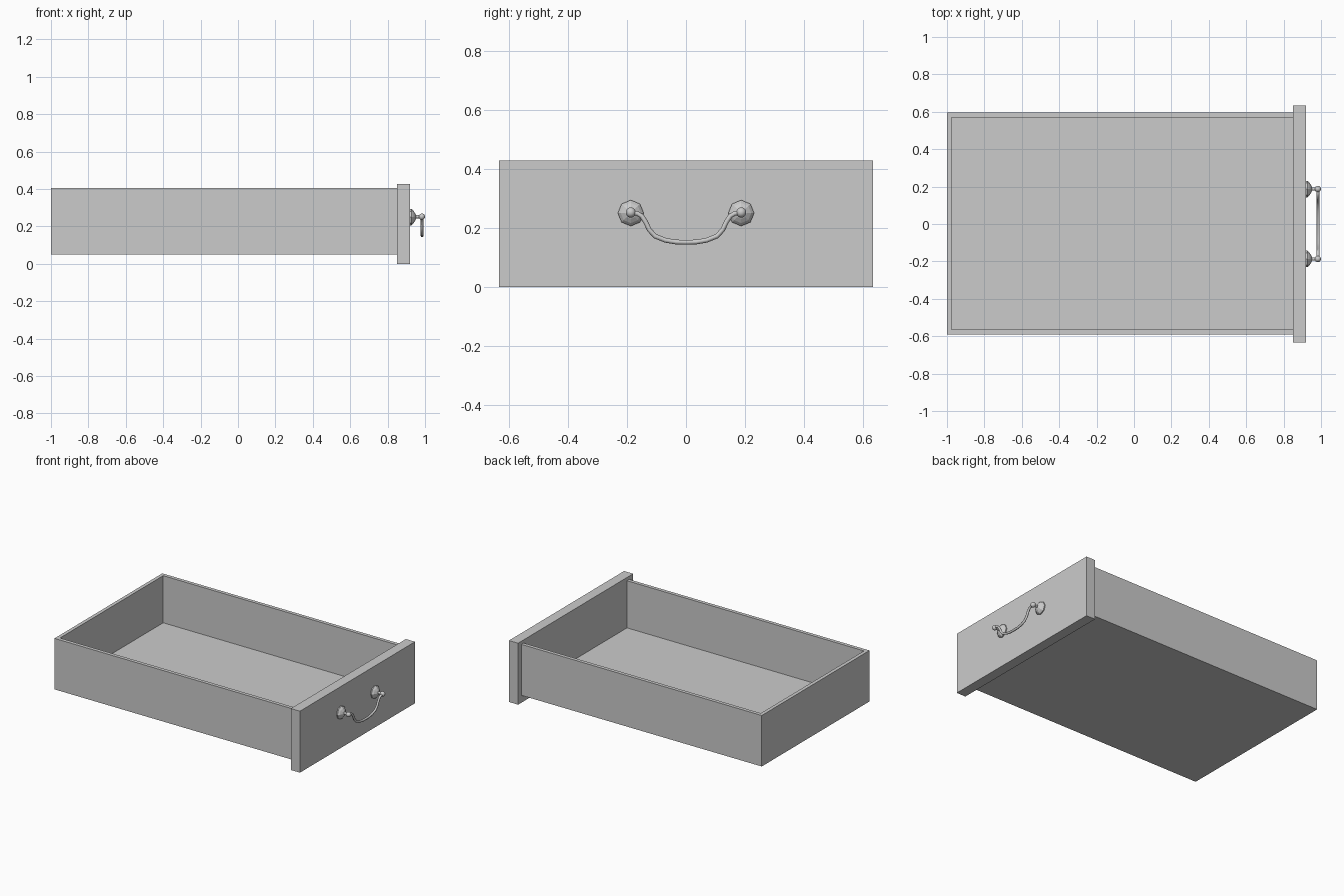
import bpy
import bmesh
import math
from mathutils import Matrix, Vector

default_cube = bpy.data.objects.get("Cube")
if default_cube:
    bpy.data.objects.remove(default_cube, do_unlink=True)

GREY = (0.6, 0.6, 0.6, 1.0)
grey = bpy.data.materials.new("plain_grey")
grey.use_nodes = True
grey.diffuse_color = GREY
grey.node_tree.nodes["Principled BSDF"].inputs["Base Color"].default_value = GREY


def finish(name, bm, smooth=False):
    """Turn a bmesh into a named, coloured object."""
    bmesh.ops.recalc_face_normals(bm, faces=bm.faces)
    for face in bm.faces:
        face.smooth = smooth
    mesh = bpy.data.meshes.new(name)
    bm.to_mesh(mesh)
    bm.free()
    mesh.materials.append(grey)
    obj = bpy.data.objects.new(name, mesh)
    bpy.context.collection.objects.link(obj)
    return obj


def box(low, high):
    low, high = Vector(low), Vector(high)
    bm = bmesh.new()
    place = Matrix.Translation((low + high) / 2) @ Matrix.Diagonal((*(high - low), 1))
    bmesh.ops.create_cube(bm, size=1, matrix=place)
    return bm


def turned(name, profile, y, z, sides, smooth=False):
    """Lathe (x, radius) pairs around an axis along x."""
    bm = bmesh.new()
    rings = []
    for x, radius in profile:
        ring = []
        for i in range(sides):
            a = math.tau * (i + 0.5) / sides + math.pi / sides
            ring.append(bm.verts.new((x, y + radius * math.cos(a), z + radius * math.sin(a))))
        rings.append(ring)
    for near, far in zip(rings, rings[1:]):
        for i in range(sides):
            j = (i + 1) % sides
            bm.faces.new((near[i], near[j], far[j], far[i]))
    bm.faces.new(rings[0])
    bm.faces.new(rings[-1])
    return finish(name, bm, smooth)


# Open tray: a box whose top is inset and pushed down to the floor
WALL, FLOOR_Z, RIM_Z = 0.035, 0.077, 0.405
tray = box((-1, -0.59, 0.05), (0.895, 0.595, RIM_Z))
top = max(tray.faces, key=lambda f: f.calc_center_median().z)
bmesh.ops.inset_region(tray, faces=[top], thickness=WALL)
sunk = bmesh.ops.extrude_discrete_faces(tray, faces=[top])["faces"][0]
bmesh.ops.translate(tray, verts=sunk.verts, vec=(0, 0, FLOOR_Z - RIM_Z))
finish("drawer_tray", tray)

# Overhanging face board
finish("drawer_face", box((0.85, -0.633, 0), (0.92, 0.633, 0.428)))

# Rosette, post and knob at each end of the handle
HANDLE_Y, HANDLE_Z = 0.187, 0.25
for side, sign in (("left", 1), ("right", -1)):
    y = sign * HANDLE_Y
    turned(side + "_rosette",
           [(0.918, 0.044), (0.927, 0.044), (0.938, 0.034), (0.947, 0.02), (0.952, 0.009)],
           y, HANDLE_Z, 8)
    turned(side + "_post", [(0.945, 0.009), (0.975, 0.009)], y, HANDLE_Z + 0.002, 10, True)
    knob = bmesh.new()
    bmesh.ops.create_uvsphere(knob, u_segments=14, v_segments=10, radius=0.017,
                              matrix=Matrix.Translation((0.983, y, HANDLE_Z + 0.002)))
    finish(side + "_knob", knob, True)

# Hanging bail: a swept round bar, mirrored about the middle
half = [(0.187, 0.25), (0.165, 0.249), (0.15, 0.24), (0.138, 0.222),
        (0.124, 0.193), (0.105, 0.172), (0.07, 0.158), (0.035, 0.152)]
path = half + [(0, 0.151)] + [(-y, z) for y, z in reversed(half)]
SIDES, BAR = 8, 0.008
bail = bmesh.new()
rings = []
for i, (y, z) in enumerate(path):
    before, after = path[max(i - 1, 0)], path[min(i + 1, len(path) - 1)]
    along = Vector((0, after[0] - before[0], after[1] - before[1])).normalized()
    across = along.cross(Vector((1, 0, 0)))
    centre = Vector((0.984, y, z))
    rings.append([bail.verts.new(centre + BAR * (Vector((math.cos(a), 0, 0)) + across * math.sin(a)))
                  for a in (math.tau * k / SIDES for k in range(SIDES))])
for near, far in zip(rings, rings[1:]):
    for k in range(SIDES):
        n = (k + 1) % SIDES
        bail.faces.new((near[k], near[n], far[n], far[k]))
bail.faces.new(rings[0])
bail.faces.new(rings[-1])
finish("handle_bail", bail, True)
